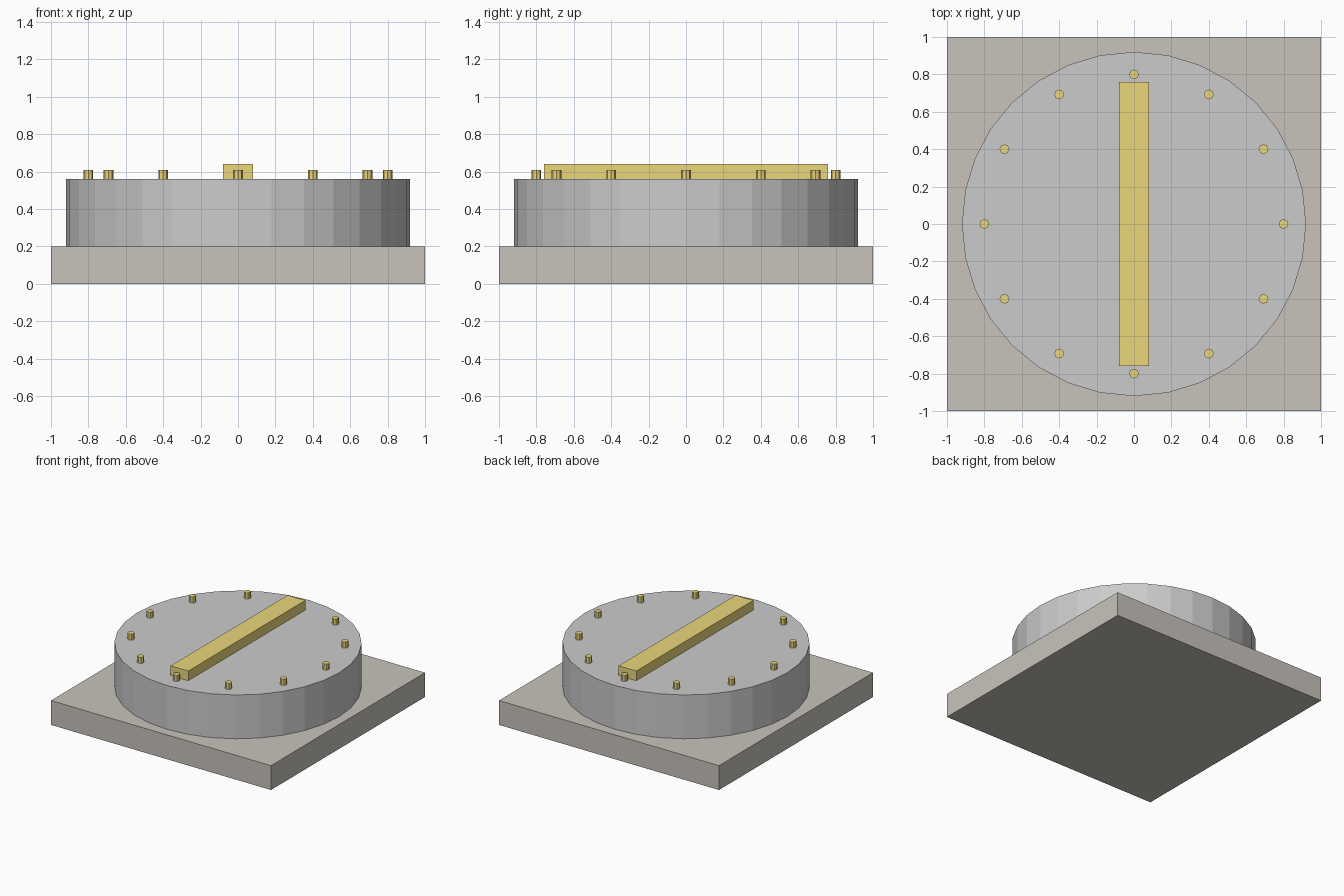
import bpy
from math import cos, sin, tau

if "Cube" in bpy.data.objects:
    bpy.data.objects.remove(bpy.data.objects["Cube"])


def material(name, color):
    mat = bpy.data.materials.new(name)
    mat.diffuse_color = (*color, 1)
    mat.use_nodes = True
    mat.node_tree.nodes["Principled BSDF"].inputs["Base Color"].default_value = mat.diffuse_color
    return mat


def box(name, size, z0, mat):
    bpy.ops.mesh.primitive_cube_add(size=1, location=(0, 0, z0 + size[2] / 2))
    ob = bpy.context.object
    ob.name = name
    ob.scale = size
    bpy.ops.object.transform_apply(location=False, rotation=False, scale=True)
    ob.data.materials.append(mat)
    return ob


def cylinder(name, sides, radius, x, y, z0, z1, mat=None):
    bpy.ops.mesh.primitive_cylinder_add(vertices=sides, radius=radius, depth=z1 - z0,
                                        location=(x, y, (z0 + z1) / 2))
    ob = bpy.context.object
    ob.name = name
    if mat:
        ob.data.materials.append(mat)
    return ob


stone = material("stone", (0.58, 0.55, 0.50))
brass = material("brass", (0.83, 0.68, 0.20))

# Square base slab and round lid
box("base_slab", (2, 2, 0.2), 0, stone)
cylinder("round_lid", 32, 0.92, 0, 0, 0.2, 0.56)

# Raised bar across the lid
box("centre_bar", (0.16, 1.52, 0.08), 0.56, brass)

# Ring of twelve studs
for i in range(12):
    a = tau * i / 12
    cylinder(f"stud_{i + 1}", 8, 0.026, 0.8 * cos(a), 0.8 * sin(a), 0.56, 0.61, brass)
